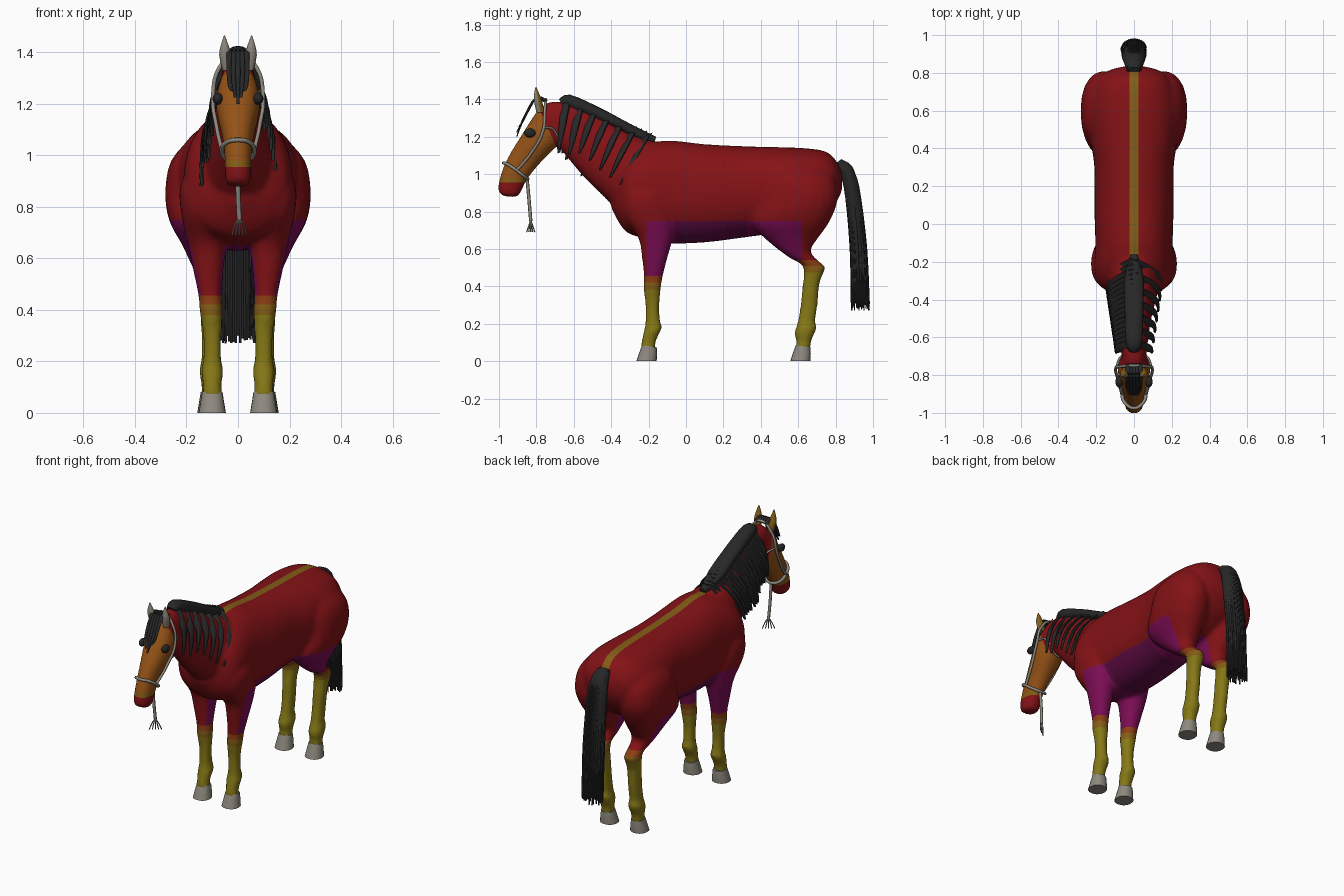
import bpy, bmesh, math, random
from mathutils import Vector

random.seed(4)
if "Cube" in bpy.data.objects:
    bpy.data.objects.remove(bpy.data.objects["Cube"], do_unlink=True)


def material(name, r, g, b):
    mat = bpy.data.materials.new(name)
    mat.use_nodes = True
    mat.diffuse_color = (r, g, b, 1)
    mat.node_tree.nodes["Principled BSDF"].inputs["Base Color"].default_value = (r, g, b, 1)
    return mat


RED = material("red coat", .23, .006, .008)
PURPLE = material("purple legs", .2, .004, .09)
PLUM = material("plum belly", .12, .004, .06)
ORANGE = material("orange face", .3, .085, .008)
GOLD = material("gold stripe", .23, .11, .008)
RUST = material("rust band", .26, .05, .007)
YELLOW = material("yellow legs", .24, .19, .008)
GREY = material("warm grey", .27, .25, .21)
BLACK = material("black hair", .02, .02, .02)


def smooth_stations(stations, steps):
    """Catmull-Rom interpolation of all station values."""
    out = []
    for i in range(len(stations) - 1):
        a, b = stations[max(i - 1, 0)], stations[i]
        c, d = stations[i + 1], stations[min(i + 2, len(stations) - 1)]
        for k in range(steps):
            t = k / steps
            out.append([q + .5 * t * (r - p + t * (2 * p - 5 * q + 4 * r - s + t * (3 * (q - r) + s - p)))
                        for p, q, r, s in zip(a, b, c, d)])
    return out + [list(stations[-1])]


def loft(bm, stations, side=1, sides=20, steps=3):
    """Station: y, z of one edge, y, z of the other edge, half width, x centre."""
    rings = []
    for y1, z1, y2, z2, w, x in smooth_stations(stations, steps):
        ring = []
        for k in range(sides):
            a = math.tau * k / sides
            c, s = math.cos(a), math.sin(a)
            c = math.copysign(abs(c) ** .9, c)
            s = math.copysign(abs(s) ** .9, s)
            ring.append(bm.verts.new((side * x + max(w, .001) * s,
                                      (y1 + y2) / 2 + c * (y1 - y2) / 2,
                                      (z1 + z2) / 2 + c * (z1 - z2) / 2)))
        rings.append(ring)
    for lower, upper in zip(rings, rings[1:]):
        for k in range(sides):
            n = (k + 1) % sides
            bm.faces.new((lower[k], lower[n], upper[n], upper[k]))
    bm.faces.new(rings[0])
    bm.faces.new(rings[-1])


def finish(name, bm, *mats):
    bmesh.ops.recalc_face_normals(bm, faces=bm.faces[:])
    mesh = bpy.data.meshes.new(name)
    bm.to_mesh(mesh)
    bm.free()
    for mat in mats:
        mesh.materials.append(mat)
    obj = bpy.data.objects.new(name, mesh)
    bpy.context.collection.objects.link(obj)
    bpy.ops.object.select_all(action='DESELECT')
    obj.select_set(True)
    bpy.context.view_layer.objects.active = obj
    bpy.ops.object.shade_smooth_by_angle(angle=math.radians(50))
    return obj


# Body volumes: trunk, neck and head
bm = bmesh.new()
centred = lambda rows: [row + (0,) for row in rows]
loft(bm, centred([
    (-.38, .98, -.40, .82, .06), (-.33, 1.08, -.33, .70, .18), (-.24, 1.15, -.24, .66, .21),
    (-.1, 1.18, -.1, .63, .205), (.1, 1.16, .1, .635, .21), (.3, 1.15, .3, .66, .21),
    (.45, 1.145, .45, .68, .23), (.62, 1.14, .62, .7, .24), (.75, 1.12, .75, .78, .2),
    (.81, 1.06, .81, .86, .14), (.835, 1, .835, .92, .05)]), sides=32)
loft(bm, centred([
    (-.15, 1.17, -.36, .8, .15), (-.3, 1.22, -.46, .9, .12), (-.45, 1.3, -.56, 1, .09),
    (-.6, 1.37, -.66, 1.12, .073), (-.69, 1.39, -.7, 1.17, .065), (-.75, 1.38, -.73, 1.2, .06)]))
loft(bm, centred([
    (-.72, 1.39, -.67, 1.27, .05), (-.785, 1.35, -.66, 1.19, .07), (-.835, 1.28, -.7, 1.14, .086),
    (-.885, 1.2, -.75, 1.09, .078), (-.935, 1.12, -.8, 1.035, .062), (-.975, 1.04, -.85, .97, .053),
    (-1, .96, -.88, .91, .051), (-1, .9, -.895, .885, .047), (-.96, .88, -.92, .878, .025)]))

# Legs, from shoulder and haunch to pastern
FRONT_LEG = [
    (-.3, 1, -.12, 1, .05, .12), (-.335, .88, -.1, .88, .09, .135), (-.33, .77, -.06, .77, .09, .13),
    (-.255, .66, -.07, .66, .076, .12), (-.235, .55, -.1, .55, .058, .115),
    (-.225, .45, -.125, .45, .045, .108), (-.228, .4, -.133, .4, .045, .105),
    (-.217, .3, -.143, .3, .035, .1), (-.218, .2, -.138, .21, .035, .1),
    (-.228, .15, -.128, .18, .044, .1), (-.238, .1, -.16, .11, .036, .1), (-.245, .06, -.165, .06, .04, .1)]
HIND_LEG = [
    (.5, 1.07, .7, 1.07, .06, .12), (.42, .98, .79, .98, .11, .15), (.39, .85, .81, .86, .128, .155),
    (.35, .74, .77, .75, .122, .145), (.44, .64, .715, .67, .088, .13), (.55, .555, .665, .59, .06, .12),
    (.62, .515, .715, .53, .047, .113), (.63, .46, .745, .5, .047, .11), (.623, .4, .715, .42, .04, .108),
    (.61, .28, .702, .29, .036, .105), (.595, .2, .69, .21, .037, .105),
    (.58, .15, .7, .18, .045, .105), (.59, .1, .67, .11, .037, .105), (.58, .06, .665, .06, .04, .105)]
for side in (1, -1):
    loft(bm, FRONT_LEG, side)
    loft(bm, HIND_LEG, side)

# Fuse the volumes into one skin
source = finish("body_source", bm)
fuse = source.modifiers.new("fuse", 'REMESH')
fuse.mode = 'VOXEL'
fuse.voxel_size = .013
relax = source.modifiers.new("relax", 'SMOOTH')
relax.factor = .5
relax.iterations = 5
skin = bpy.data.meshes.new_from_object(source.evaluated_get(bpy.context.evaluated_depsgraph_get()))
bpy.data.objects.remove(source, do_unlink=True)
bm = bmesh.new()
bm.from_mesh(skin)


def cut(point, normal):
    bmesh.ops.bisect_plane(bm, geom=bm.verts[:] + bm.edges[:] + bm.faces[:], dist=1e-5,
                           plane_co=point, plane_no=normal)


# Clean borders between the coat colours
FACE_POINT, FACE_NORMAL = Vector((0, -.69, 1.14)), Vector((0, .22, .1))
for z in (.38, .42, .455, .475, .51, .54, .75, .955, .98):
    cut((0, 0, z), (0, 0, 1))
for y in (-.21, -.06, .33, .62):
    cut((0, y, 0), (0, 1, 0))
for x in (-.024, .024):
    cut((x, 0, 0), (1, 0, 0))
cut(FACE_POINT, FACE_NORMAL)

COAT = [RED, PURPLE, PLUM, ORANGE, GOLD, RUST, YELLOW]


def coat_colour(p, normal):
    if p.z > .8:
        if (p - FACE_POINT).dot(FACE_NORMAL) < 0:
            return RED if p.z < .955 else GOLD if p.z < .98 else ORANGE
        on_back = abs(p.x) < .024 and p.y > -.2 and p.z > 1 and normal.z > .2
        return GOLD if on_back else RED
    bands = (.38, .42, .455) if p.y < .2 else (.475, .51, .54)
    for top, mat in zip(bands, (YELLOW, GOLD, RUST)):
        if p.z < top:
            return mat
    if p.z < .75 and -.21 < p.y < .62:
        return PLUM if -.06 < p.y < .33 else PURPLE
    return RED


for face in bm.faces:
    face.material_index = COAT.index(coat_colour(face.calc_center_median(), face.normal))
finish("body", bm, *COAT)

# Hooves, ears and eyes
for side, word in ((1, "left"), (-1, "right")):
    for part, y, x in (("front", -.265, .1), ("hind", .557, .105)):
        bm = bmesh.new()
        loft(bm, [(y, 0, y + .108, 0, .053, x), (y + .015, .045, y + .11, .04, .046, x),
                  (y + .03, .085, y + .108, .075, .04, x)], side)
        finish(f"{word}_{part}_hoof", bm, GREY)
    bm = bmesh.new()
    loft(bm, [(-.8, 1.33, -.755, 1.33, .016, .045), (-.812, 1.39, -.77, 1.39, .023, .05),
              (-.812, 1.43, -.785, 1.43, .014, .052), (-.805, 1.465, -.8, 1.465, .002, .053)], side, 12)
    bm.normal_update()
    bmesh.ops.recalc_face_normals(bm, faces=bm.faces[:])
    for face in bm.faces:
        face.material_index = int(face.normal.y > 0)
    finish(word + "_ear", bm, GREY, GOLD)
    bm = bmesh.new()
    bmesh.ops.create_uvsphere(bm, u_segments=16, v_segments=10, radius=.028)
    bmesh.ops.scale(bm, vec=(.7, 1.1, .85), verts=bm.verts)
    bmesh.ops.translate(bm, vec=(side * .079, -.835, 1.22), verts=bm.verts)
    finish(word + "_eye", bm, BLACK)


def lock(bm, points, width, thick):
    """Tapering hair lock along x, y, z points."""
    rows = []
    for i, (x, y, z) in enumerate(points):
        t = i / (len(points) - 1)
        w = width * (1 - .75 * t ** 2)
        rows.append((y - w, z - w * .4, y + w, z + w * .4, thick * (1 - .6 * t), x))
    loft(bm, rows, sides=8)


# Mane: crest ridge, dense locks on the right, sparse ones on the left
bm = bmesh.new()
loft(bm, centred([(-.68, 1.4, -.65, 1.36, .03), (-.62, 1.425, -.6, 1.34, .045), (-.45, 1.35, -.41, 1.26, .05),
                  (-.3, 1.27, -.27, 1.19, .05), (-.16, 1.2, -.17, 1.16, .02)]))
for side, count, length, width in ((-1, 17, .31, .03), (1, 7, .25, .026)):
    for i in range(count):
        u = i / (count - 1)
        y0, z0 = -.64 + .43 * u, 1.395 - .185 * u
        drop = length * random.uniform(.85, 1.1)
        reach = .082 + .05 * u
        path = []
        for t in (0, .2, .45, .75, 1):
            x = side * (reach * math.sin(min(1, t * 1.5) * math.pi / 2) + .012)
            path.append((x, y0 - (.04 + .1 * u) * t, z0 - drop * t))
        lock(bm, path, width, .016)
finish("mane", bm, BLACK)

# Forelock
bm = bmesh.new()
for i in range(5):
    x = (i - 2) * .016
    tip = 1.2 + .025 * abs(i - 2)
    lock(bm, [(x, -.75, 1.39), (x, -.8, 1.41), (x * 1.1, -.845, 1.34), (x, -.88, 1.27), (x * .7, -.905, tip)],
         .012, .014)
finish("forelock", bm, BLACK)

# Tail: core and loose strands
bm = bmesh.new()
loft(bm, centred([(.79, 1.05, .83, 1.08, .03), (.83, 1, .89, 1.04, .05), (.86, .9, .92, .92, .055),
                  (.885, .6, .955, .6, .056), (.89, .32, .97, .32, .055)]))
for i in range(44):
    a = math.tau * i / 44
    x, y = .058 * math.sin(a), .04 * math.cos(a)
    end = random.uniform(.27, .31)
    lock(bm, [(x * .5, .82 + y * .4, 1.06), (x * .8, .865 + y * .7, 1), (x, .893 + y * .8, .88),
              (x * random.uniform(.9, 1.15), .922 + y, .6), (x * 1.1, .932 + y * 1.2, end)], .012, .011)
finish("tail", bm, BLACK)


def cord(name, points, radius, cyclic=False):
    curve = bpy.data.curves.new(name, 'CURVE')
    curve.dimensions = '3D'
    curve.bevel_depth = radius
    curve.bevel_resolution = 2
    curve.resolution_u = 6
    curve.use_fill_caps = True
    spline = curve.splines.new('BEZIER')
    spline.bezier_points.add(len(points) - 1)
    spline.use_cyclic_u = cyclic
    for knot, co in zip(spline.bezier_points, points):
        knot.co = co
        knot.handle_left_type = knot.handle_right_type = 'AUTO'
    curve.materials.append(GREY)
    bpy.context.collection.objects.link(bpy.data.objects.new(name, curve))


# Halter and lead rope
mirror = lambda pts: [(-x, y, z) for x, y, z in reversed(pts)]
half = [(.045, -.95, 1.05), (.063, -.905, 1.02), (.045, -.86, .985)]
cord("noseband", [(0, -.975, 1.06)] + half + [(0, -.845, .975)] + mirror(half), .009, True)
half = [(.063, -.905, 1.02), (.083, -.83, 1.11), (.097, -.765, 1.23), (.072, -.755, 1.34)]
cord("cheek_straps", half + [(0, -.75, 1.4)] + mirror(half), .008)
half = [(.094, -.765, 1.25), (.075, -.71, 1.24)]
cord("throat_strap", half + [(0, -.685, 1.14)] + mirror(half), .006)
cord("lead_rope", [(0, -.85, .98), (0, -.84, .87), (.005, -.83, .75)], .009)
for i in range(5):
    dx = (i - 2) * .014
    cord(f"rope_fray_{i}", [(.005, -.83, .76), (.005 + dx * .6, -.83 + dx * .3, .73), (.005 + dx, -.83 + dx * .8, .69)], .003)
